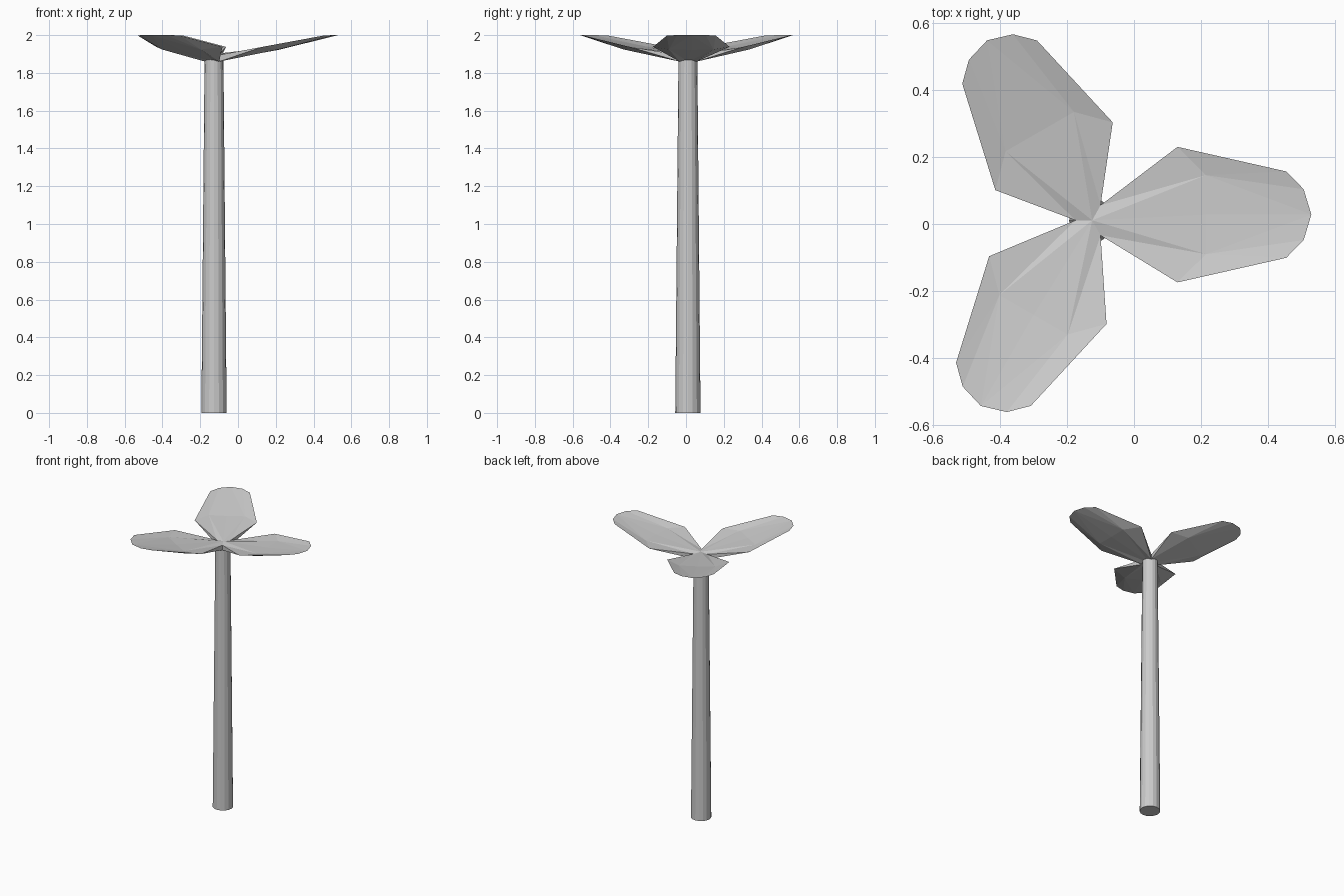
import bpy, bmesh, math

if "Cube" in bpy.data.objects:
    bpy.data.objects.remove(bpy.data.objects["Cube"])

grey = bpy.data.materials.new("light grey")
grey.diffuse_color = (0.6, 0.6, 0.6, 1)
grey.use_nodes = True
grey.node_tree.nodes["Principled BSDF"].inputs["Base Color"].default_value = grey.diffuse_color


def finish(name, bm):
    bmesh.ops.recalc_face_normals(bm, faces=bm.faces)
    me = bpy.data.meshes.new(name)
    bm.to_mesh(me)
    bm.free()
    me.materials.append(grey)
    ob = bpy.data.objects.new(name, me)
    bpy.context.collection.objects.link(ob)
    return ob


# Tapered trunk
bm = bmesh.new()
bmesh.ops.create_cone(bm, cap_ends=True, segments=16, radius1=0.067,
                      radius2=0.05, depth=1.87)
trunk = finish("trunk", bm)
trunk.location = (-0.127, 0.01, 0.935)

# Three leaves sharing a small triangular hub on top of the trunk
bm = bmesh.new()
HUB = [(-0.1, -0.034), (-0.1, 0.056), (-0.175, 0.011)]
hub_top = [bm.verts.new((x, y, 1.895)) for x, y in HUB]
hub_low = [bm.verts.new((x, y, 1.86)) for x, y in HUB]
mid_top = bm.verts.new((-0.125, 0.011, 1.9))
mid_low = bm.verts.new((-0.125, 0.011, 1.86))
# Widest spot of each leaf; leaf directions are 0, 120 and 240 degrees
MIDDLES = [(0.13, 0.028), (-0.239, 0.2025), (-0.2575, -0.1975)]

for i, (mx, my) in enumerate(MIDDLES):
    a = math.radians(120 * i)

    def point(u, v, z):
        return bm.verts.new((mx + u * math.cos(a) - v * math.sin(a),
                             my + u * math.sin(a) + v * math.cos(a), z))

    tip = point(0.4, 0, 2.0)
    spine = [point(0.085, 0, 1.938), point(0.085, 0, 1.922)]
    for side, h in ((-1, i), (1, (i + 1) % 3)):
        wide = point(0, side * 0.2025, 1.938)
        t1 = point(0.325, side * 0.129, 1.998)
        t2 = point(0.377, side * 0.076, 2.0)
        # Cupped upper skin and shallow keeled lower skin
        for hub, mid, sp, z in ((hub_top, mid_top, spine[0], 1.94),
                                (hub_low, mid_low, spine[1], 1.924)):
            crease = point(0.085, side * 0.118, z)
            for f in ((mid, hub[h], crease), (hub[h], wide, crease),
                      (wide, t1, crease), (crease, t1, t2),
                      (crease, t2, tip), (crease, tip, sp), (mid, crease, sp)):
                bm.faces.new(f)
        # Side wall tapering away from the hub
        bm.faces.new((hub_top[h], hub_low[h], wide))
finish("leaves", bm)
